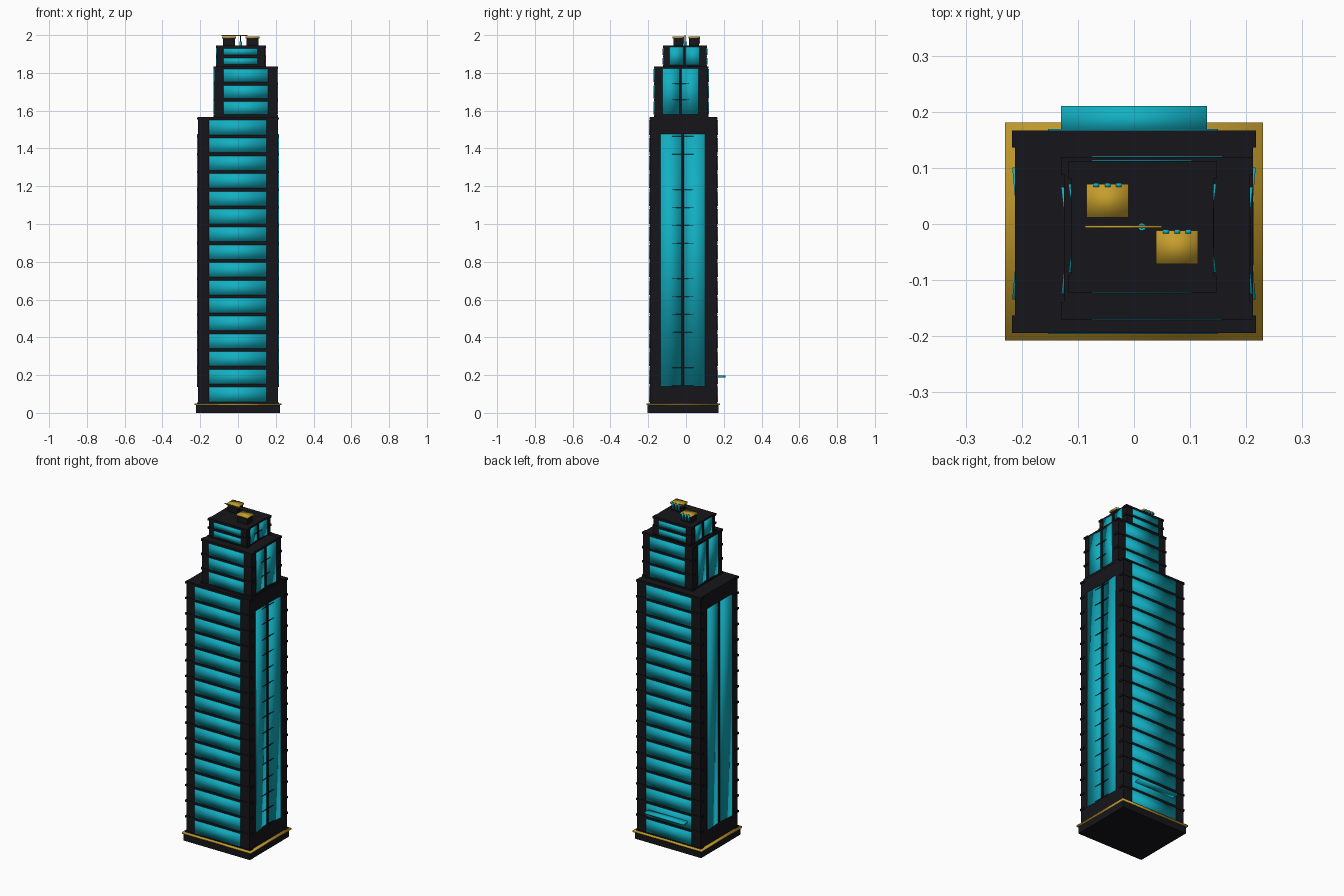
import bpy, bmesh, math
from mathutils import Matrix, Vector

if "Cube" in bpy.data.objects:
    bpy.data.objects.remove(bpy.data.objects["Cube"])


def material(name, rgb):
    m = bpy.data.materials.new(name)
    m.diffuse_color = (*rgb, 1)
    m.use_nodes = True
    m.node_tree.nodes["Principled BSDF"].inputs["Base Color"].default_value = m.diffuse_color
    return m


BLACK = material("black_cladding", (0.008, 0.008, 0.011))
GLASS = material("teal_glass", (0.006, 0.43, 0.54))
GOLD = material("gold_trim", (0.56, 0.34, 0.025))


def boxes(name, spans, mat, smooth=True):
    """One object from boxes given as (x0, x1, y0, y1, z0, z1, turn about z)."""
    bm = bmesh.new()
    for s in spans:
        x0, x1, y0, y1, z0, z1 = s[:6]
        turn = s[6] if len(s) > 6 else 0
        centre = Vector(((x0 + x1) / 2, (y0 + y1) / 2, (z0 + z1) / 2))
        mtx = (Matrix.Translation(centre) @ Matrix.Rotation(turn, 4, 'Z')
               @ Matrix.Diagonal((x1 - x0, y1 - y0, z1 - z0, 1)))
        bmesh.ops.create_cube(bm, size=1, matrix=mtx)
    me = bpy.data.meshes.new(name)
    bm.to_mesh(me)
    bm.free()
    me.materials.append(mat)
    for p in me.polygons:
        p.use_smooth = smooth
    ob = bpy.data.objects.new(name, me)
    bpy.context.collection.objects.link(ob)
    return ob


def tier(name, x0, x1, y0, y1, z0, z1, gx0, gx1, gz0, gz1, floors,
         sy0, sy1, sz0, sz1):
    mid, r = (sy0 + sy1) / 2, 0.015
    # frame: recessed core, solid foot and cap, corner piers, side mullions
    frame = [(x0 + r, x1 - r, y0, y1, z0, z1),
             (x0, x1, y0, y1, z0, sz0), (x0, x1, y0, y1, sz1, z1),
             (x0, x1, y0, sy0, z0, z1), (x0, x1, sy1, y1, z0, z1)]
    for xa, xb in ((x0, x0 + r), (x1 - r, x1)):
        frame.append((xa, xb, mid - 0.006, mid + 0.006, sz0, sz1))
    boxes(name + "_frame", frame, BLACK, False)

    # front and back window strips with a floor band above and below each
    pitch, gap = (gz1 - gz0) / floors, 0.017
    strips, bands = [], []
    for i in range(floors):
        z = gz0 + i * pitch
        for ya, yb in ((y0 - 0.005, y0 + 0.01), (y1 - 0.01, y1 + 0.005)):
            strips.append((gx0, gx1, ya, yb, z + gap / 2, z + pitch - gap / 2))
    for i in range(floors + 1):
        z = gz0 + i * pitch
        for ya, yb in ((y0 - 0.003, y0 + 0.028), (y1 - 0.028, y1 + 0.003)):
            bands.append((x0 - 0.005, x1 + 0.005, ya, yb, z - 0.006, z + 0.006))
    boxes(name + "_windows", strips, GLASS)
    boxes(name + "_floor_bands", bands, BLACK, False)

    # side panes, paired in a shallow inward V
    panes = []
    w = (sy1 - mid - 0.006)
    a = math.atan2(0.010, w)
    for side, x in ((-1, x0), (1, x1)):
        for half in (-1, 1):
            c = mid + half * (0.006 + w / 2)
            xa = x - side * 0.003
            panes.append((xa - 0.003, xa + 0.003, c - w / 2, c + w / 2,
                          sz0, sz1, -side * half * a))
    boxes(name + "_side_panes", panes, GLASS)

    # thin fins crossing the seam on the right side
    fins = [(x1 - r, x1 + 0.001, mid - w * 0.5, mid + w * 0.5,
             gz0 + i * pitch - 0.001, gz0 + i * pitch + 0.001)
            for i in range(1, floors) if sz0 < gz0 + i * pitch < sz1]
    boxes(name + "_side_fins", fins, BLACK, False)


# plinth
boxes("plinth", [(-0.222, 0.222, -0.203, 0.172, 0, 0.042)], BLACK, False)
boxes("plinth_gold_trim", [(-0.23, 0.23, -0.208, 0.181, 0.041, 0.05)], GOLD)

# three stepped tiers
tier("lower_tier", -0.212, 0.212, -0.191, 0.164, 0.05, 1.566,
     -0.153, 0.15, 0.05, 1.558, 16, -0.135, 0.101, 0.14, 1.477)
tier("middle_tier", -0.125, 0.207, -0.167, 0.116, 1.566, 1.834,
     -0.076, 0.158, 1.571, 1.829, 3, -0.125, 0.066, 1.58, 1.822)
tier("upper_tier", -0.112, 0.142, -0.119, 0.109, 1.834, 1.945,
     -0.076, 0.103, 1.836, 1.938, 2, -0.087, 0.072, 1.842, 1.936)

# rear entrance canopy
boxes("rear_canopy", [(-0.13, 0.13, 0.16, 0.21, 0.188, 0.198)], GLASS)

# rooftop units: dark housing, gold lid, three small vents at the back
housings, lids, vents = [], [], []
for x0, y0 in ((-0.085, 0.012), (0.039, -0.071)):
    housings.append((x0 + 0.005, x0 + 0.07, y0 + 0.004, y0 + 0.056, 1.94, 1.984))
    lids.append((x0, x0 + 0.075, y0, y0 + 0.059, 1.983, 1.992))
    for i in range(3):
        vx = x0 + 0.013 + i * 0.02
        vents.append((vx, vx + 0.01, y0 + 0.054, y0 + 0.061, 1.955, 1.993))
boxes("roof_unit_housings", housings, BLACK, False)
boxes("roof_unit_lids", lids, GOLD)
boxes("roof_unit_vents", vents, GLASS)

# roof mast with a gold cross arm
boxes("mast_arm", [(-0.087, 0.05, -0.007, -0.003, 1.996, 2.0)], GOLD)
for name, rad, za, zb, mat in (("mast", 0.003, 1.94, 1.998, BLACK),
                               ("mast_foot", 0.007, 1.94, 1.965, GLASS)):
    bpy.ops.mesh.primitive_cylinder_add(vertices=12, radius=rad, depth=zb - za,
                                        location=(0.014, -0.005, (za + zb) / 2))
    ob = bpy.context.object
    ob.name = name
    ob.data.materials.append(mat)
    bpy.ops.object.shade_smooth_by_angle()
